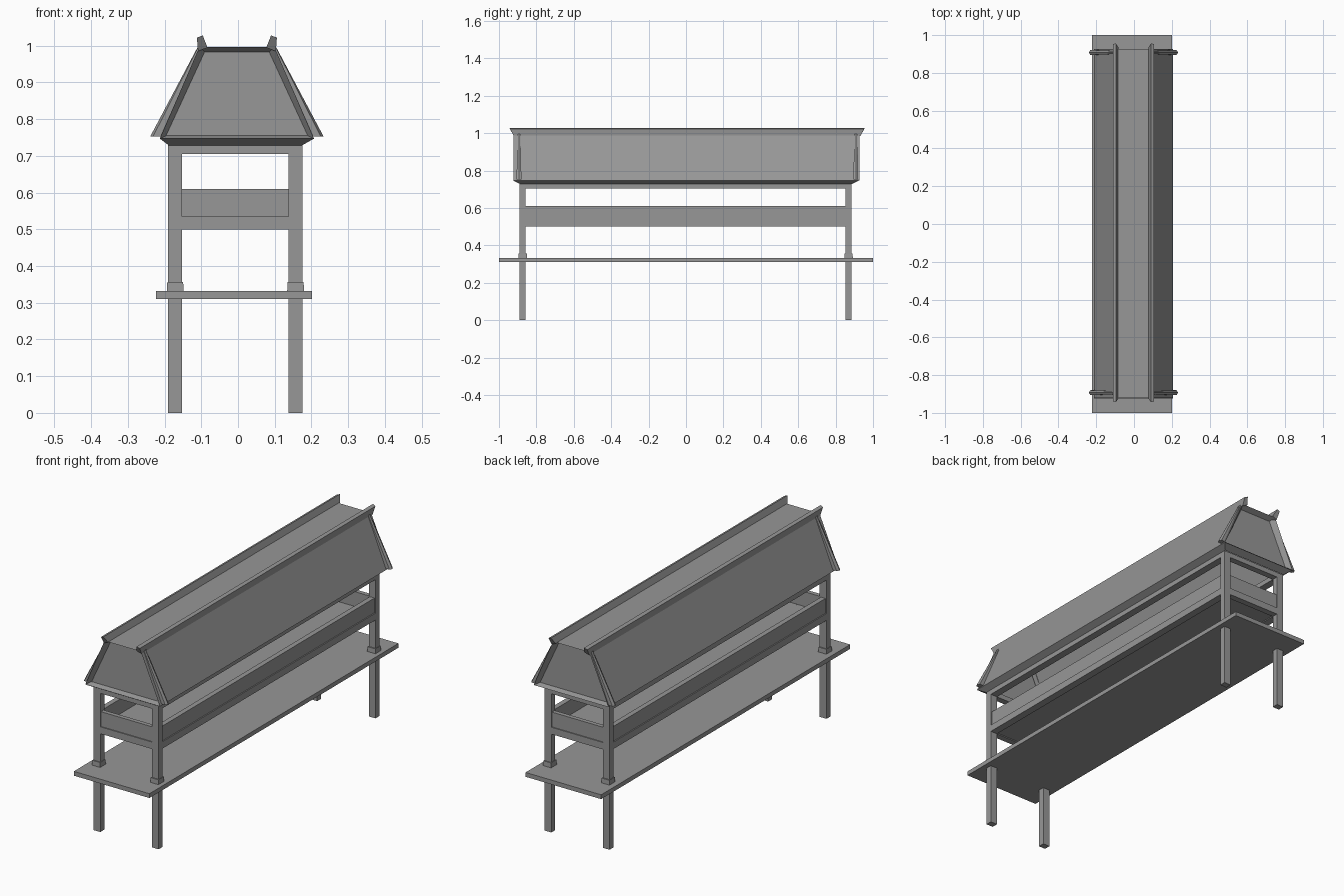
import bpy
import bmesh

cube = bpy.data.objects.get("Cube")
if cube:
    bpy.data.objects.remove(cube, do_unlink=True)

grey = bpy.data.materials.new("plain grey")
grey.use_nodes = True
GREY = (0.31, 0.31, 0.31, 1)
grey.diffuse_color = GREY
grey.node_tree.nodes["Principled BSDF"].inputs["Base Color"].default_value = GREY


def finish(name, bm):
    bmesh.ops.recalc_face_normals(bm, faces=bm.faces[:])
    mesh = bpy.data.meshes.new(name)
    bm.to_mesh(mesh)
    bm.free()
    mesh.materials.append(grey)
    ob = bpy.data.objects.new(name, mesh)
    bpy.context.collection.objects.link(ob)
    return ob


def box(name, x, y, z, taper=1.0):
    """Box from ranges; taper narrows the top."""
    bm = bmesh.new()
    bmesh.ops.create_cube(bm, size=1)
    for v in bm.verts:
        k = taper if v.co.z > 0 else 1
        v.co.x = sum(x) / 2 + v.co.x * k * (x[1] - x[0])
        v.co.y = sum(y) / 2 + v.co.y * k * (y[1] - y[0])
        v.co.z = sum(z) / 2 + v.co.z * (z[1] - z[0])
    return finish(name, bm)


def loft(name, rings, caps=True):
    """Skin closed rings of equal length, optionally capped."""
    bm = bmesh.new()
    rows = [[bm.verts.new(p) for p in r] for r in rings]
    n = len(rows[0])
    for a, b in zip(rows, rows[1:]):
        for i in range(n):
            j = (i + 1) % n
            bm.faces.new((a[i], a[j], b[j], b[i]))
    if caps:
        bm.faces.new(rows[0])
        bm.faces.new(rows[-1])
    return bm


CX = -0.007          # frame centre line
POST_X, POST_Y = 0.164, 0.871
HALF = 0.019         # half post width
HALF_Y = 0.016
CY = -0.002

# Deck board
box("deck", (-0.223, 0.202), (-1, 1), (0.31, 0.332))

# Posts with collars on the deck
for sx, side in ((-1, "right"), (1, "left")):
    for sy, end in ((-1, "front"), (1, "back")):
        x, y = CX + sx * POST_X, CY + sy * POST_Y
        box(f"{end}_{side}_post", (x - HALF, x + HALF),
            (y - HALF_Y, y + HALF_Y), (0, 0.73))
        box(f"{end}_{side}_collar", (x - 0.023, x + 0.023),
            (y - 0.023, y + 0.023), (0.332, 0.356), 0.94)

# Rails, recessed panels and top beams between the posts
in_x, in_y = POST_X - HALF, POST_Y - HALF_Y
for s, side in ((-1, "right"), (1, "left")):
    x = CX + s * POST_X
    for part, z, h in (("rail", (0.5, 0.535), HALF),
                       ("panel", (0.535, 0.61), 0.013),
                       ("top_beam", (0.705, 0.73), HALF)):
        box(f"{side}_{part}", (x - h, x + h), (CY - in_y, CY + in_y), z)
for s, end in ((-1, "front"), (1, "back")):
    y = CY + s * POST_Y
    for part, z, h in (("rail", (0.5, 0.535), HALF_Y),
                       ("panel", (0.535, 0.61), 0.011),
                       ("top_beam", (0.705, 0.73), HALF_Y)):
        box(f"{end}_{part}", (CX - in_x, CX + in_x), (y - h, y + h), z)

# Tray floor
box("tray_floor", (CX - in_x, CX + in_x), (CY - in_y, CY + in_y), (0.505, 0.535))

# Roof: sloped shell with inset gable ends
RX = -0.003


def trapezoid(y, low, z0, high, z1):
    return [(RX - low, y, z0), (RX + low, y, z0),
            (RX + high, y, z1), (RX - high, y, z1)]


outer = (0.21, 0.747, 0.102, 0.997)
inner = (0.193, 0.755, 0.088, 0.983)
bm = loft("roof", [trapezoid(-0.895, *inner), trapezoid(-0.922, *outer),
                   trapezoid(0.927, *outer), trapezoid(0.9, *inner)])
# Open the long underside
under = [f for f in bm.faces
         if f.calc_area() > 0.3 and all(v.co.z < 0.75 for v in f.verts)]
bmesh.ops.delete(bm, geom=under, context="FACES_ONLY")
roof = finish("roof", bm)


# Tapered skirt below the eaves
def rectangle(cx, hx, hy, z):
    return [(cx - hx, -hy, z), (cx + hx, -hy, z), (cx + hx, hy, z), (cx - hx, hy, z)]


finish("eave_skirt", loft("eave_skirt", [rectangle(RX, 0.21, 0.924, 0.747),
                                         rectangle(CX, 0.182, 0.889, 0.729)], False))

# Ridge bars with flared ends, and tapered fins down the slopes
for s, side in ((-1, "right"), (1, "left")):
    profile = ((0.106, 0.985), (0.08, 0.995), (0.093, 1.028), (0.109, 1.022))
    ends = []
    for sy in (-1, 1):
        ends.append([(RX + s * x, 0.006 + sy * (0.927 + 0.6 * max(0, z - 0.99)), z)
                     for x, z in profile])
    finish(f"{side}_ridge_bar", loft("ridge", ends))

    for y, end in ((-0.893, "front"), (0.908, "back")):
        # Lens-shaped sections, thin at the ridge and wide at the eave
        rings = []
        for x_in, x_out, z, t in ((0.1, 0.106, 0.998, 0.008), (0.205, 0.236, 0.753, 0.013)):
            mid = x_in + 0.75 * (x_out - x_in)
            rings.append([(RX + s * x_in, y - t, z), (RX + s * mid, y - t, z),
                          (RX + s * x_out, y, z), (RX + s * mid, y + t, z),
                          (RX + s * x_in, y + t, z)])
        finish(f"{end}_{side}_fin", loft("fin", rings))
